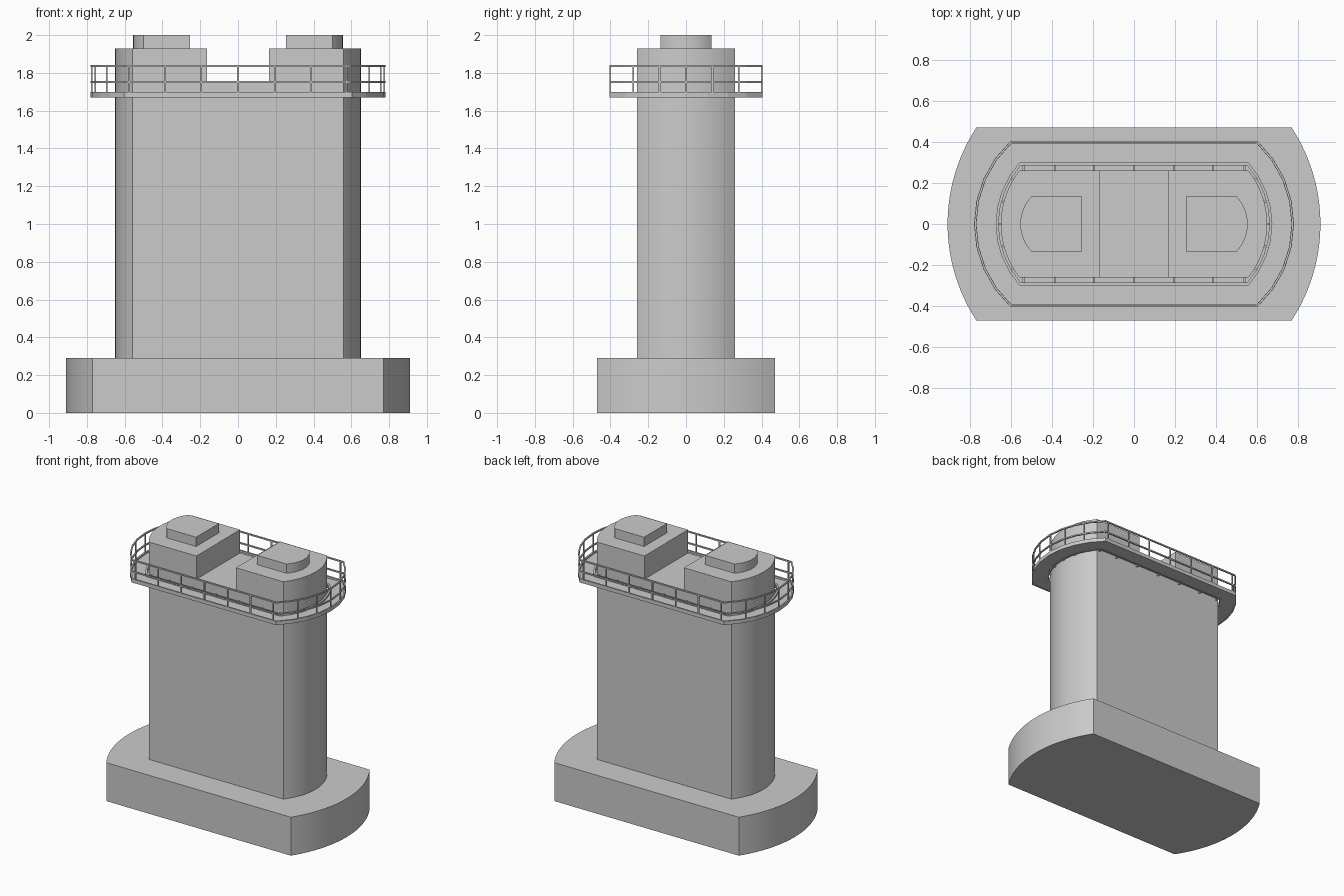
import bpy, bmesh
from math import sin, cos, asin, sqrt
from mathutils import Vector

if "Cube" in bpy.data.objects:
    bpy.data.objects.remove(bpy.data.objects["Cube"])

CX = 0.23  # common arc centre of column, walkway and rails


def finish(name, bm):
    bmesh.ops.recalc_face_normals(bm, faces=bm.faces)
    me = bpy.data.meshes.new(name)
    bm.to_mesh(me)
    bm.free()
    ob = bpy.data.objects.new(name, me)
    bpy.context.collection.objects.link(ob)
    return ob


def smooth(ob):
    bpy.ops.object.select_all(action='DESELECT')
    ob.select_set(True)
    bpy.context.view_layer.objects.active = ob
    bpy.ops.object.shade_smooth_by_angle(angle=0.5)


def arc(c, r, h, n):
    a = asin(h / r)
    return [(c + r * cos(-a + 2 * a * i / n), r * sin(-a + 2 * a * i / n)) for i in range(n + 1)]


def plan(c, r, h, n):
    right = arc(c, r, h, n)
    return right + [(-x, -y) for x, y in right]


def prism(name, pts, z0, z1):
    bm = bmesh.new()
    f = bm.faces.new([bm.verts.new((x, y, z0)) for x, y in pts])
    ext = bmesh.ops.extrude_face_region(bm, geom=[f])
    for v in ext['geom']:
        if isinstance(v, bmesh.types.BMVert):
            v.co.z = z1
    return finish(name, bm)


def ring(name, h_out, h_in, z0, z1, n=8):
    # closed band following the walkway plan; h is the half depth
    bm = bmesh.new()
    loops = []
    for h, z in ((h_out, z0), (h_out, z1), (h_in, z1), (h_in, z0)):
        loops.append([bm.verts.new((x, y, z)) for x, y in plan(CX, h + 0.145, h, n)])
    m = len(loops[0])
    for k in range(4):
        a, b = loops[k], loops[(k + 1) % 4]
        for i in range(m):
            j = (i + 1) % m
            bm.faces.new((a[i], a[j], b[j], b[i]))
    return finish(name, bm)


def box(bm, p0, p1, w, z0, z1):
    # bar from p0 to p1 in plan
    d = Vector(p1) - Vector(p0)
    s = Vector((-d.y, d.x)).normalized() * w / 2
    quad = [Vector(p0) - s, Vector(p1) - s, Vector(p1) + s, Vector(p0) + s]
    lo = [bm.verts.new((q.x, q.y, z0)) for q in quad]
    hi = [bm.verts.new((q.x, q.y, z1)) for q in quad]
    bm.faces.new(lo)
    bm.faces.new(hi)
    for i in range(4):
        j = (i + 1) % 4
        bm.faces.new((lo[i], lo[j], hi[j], hi[i]))


# footing
smooth(prism("footing", plan(0.051, 0.859, 0.47, 24), 0, 0.29))

# column with a notch through the top
column = prism("column", plan(CX, 0.42, 0.26, 16), 0.29, 1.93)
cutter = prism("notch_cutter", [(-0.165, -0.5), (0.165, -0.5), (0.165, 0.5), (-0.165, 0.5)], 1.755, 2.2)
mod = column.modifiers.new("notch", 'BOOLEAN')
mod.operation = 'DIFFERENCE'
mod.solver = 'EXACT'
mod.object = cutter
bpy.context.view_layer.objects.active = column
bpy.ops.object.modifier_apply(modifier="notch")
bpy.data.objects.remove(cutter)
smooth(column)

# bearing blocks
for s, side in ((-1, "left"), (1, "right")):
    pts = [(0.255, 0.135), (0.255, -0.135)] + arc(0.362, 0.193, 0.135, 10)
    smooth(prism("bearing_block_" + side, [(s * x, y) for x, y in pts], 1.93, 2.0))

# walkway deck, rims and rails
ring("walkway_deck", 0.402, 0.288, 1.672, 1.685)
ring("outer_toe_board", 0.406, 0.394, 1.67, 1.698)
ring("inner_rim", 0.300, 0.286, 1.67, 1.698)
ring("top_rail", 0.405, 0.395, 1.832, 1.842)
ring("middle_rail", 0.405, 0.395, 1.746, 1.756)

# railing posts and wall brackets
posts, brackets = bmesh.new(), bmesh.new()
for s in (-1, 1):
    for x in (-0.575, -0.385, -0.195, 0, 0.195, 0.385, 0.575):
        box(posts, (x, s * 0.396), (x, s * 0.404), 0.009, 1.68, 1.835)
        xb = max(-0.54, min(0.54, x))
        box(brackets, (xb, s * 0.25), (xb, s * 0.295), 0.01, 1.672, 1.69)
    for y in (-0.28, -0.14, 0, 0.14, 0.28):
        x = CX + sqrt(0.543 ** 2 - y * y)
        box(posts, (s * (x - 0.004), y), (s * (x + 0.004), y), 0.009, 1.68, 1.835)
        d = Vector((x - CX, y)).normalized()
        p0, p1 = d * 0.41, d * 0.437
        box(brackets, (s * (CX + p0.x), p0.y), (s * (CX + p1.x), p1.y), 0.01, 1.672, 1.69)
finish("railing_posts", posts)
finish("wall_brackets", brackets)
